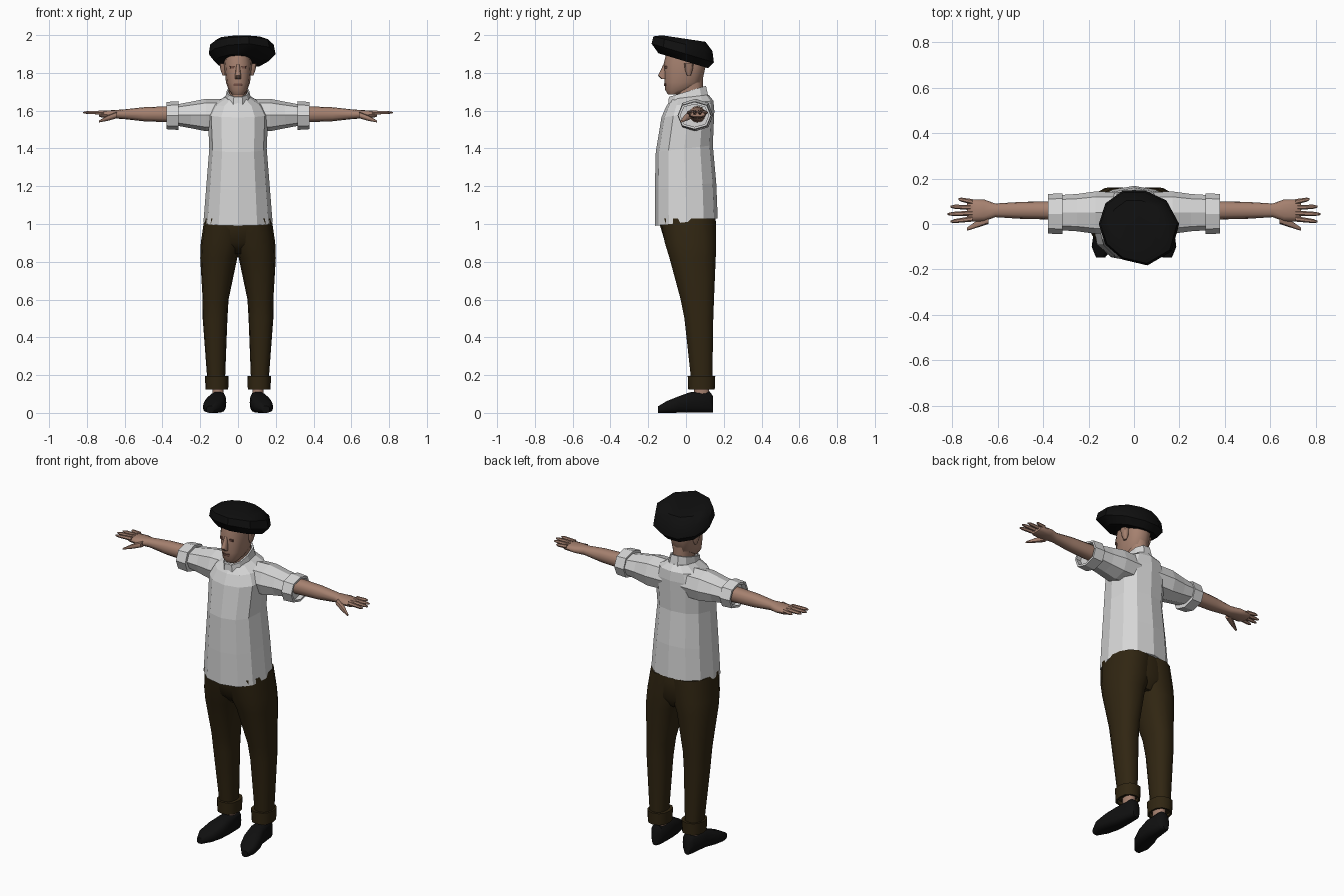
import bpy, bmesh, math
from math import cos, sin, tau, radians

cube = bpy.data.objects.get("Cube")
if cube:
    bpy.data.objects.remove(cube, do_unlink=True)


def material(name, *rgb):
    mat = bpy.data.materials.new(name)
    mat.use_nodes = True
    mat.diffuse_color = (*rgb, 1)
    shader = mat.node_tree.nodes["Principled BSDF"]
    shader.inputs["Base Color"].default_value = (*rgb, 1)
    shader.inputs["Roughness"].default_value = .9
    return mat


SHIRT = material("shirt grey white", .68, .68, .68)
SKIN = material("skin", .38, .22, .16)
SHADE = material("dark skin", .17, .08, .06)
PANTS = material("dark brown cloth", .03, .019, .006)
BLACK = material("black felt and leather", .005, .005, .005)


def skin_rings(name, rings, mat, smooth):
    """Join equal point rings into a closed surface."""
    bm = bmesh.new()
    loops = [[bm.verts.new(point) for point in ring] for ring in rings]
    for low, high in zip(loops, loops[1:]):
        for i in range(len(low)):
            bm.faces.new((low[i - 1], low[i], high[i], high[i - 1]))
    bm.faces.new(loops[0])
    bm.faces.new(loops[-1])
    bmesh.ops.recalc_face_normals(bm, faces=bm.faces)
    mesh = bpy.data.meshes.new(name)
    bm.to_mesh(mesh)
    bm.free()
    mesh.materials.append(mat)
    if smooth:
        mesh.polygons.foreach_set("use_smooth", [True] * len(mesh.polygons))
        mesh.set_sharp_from_angle(angle=radians(smooth))
    body = bpy.data.objects.new(name, mesh)
    bpy.context.collection.objects.link(body)


def loft(name, axis, sections, mat, sides=12, power=.85, shear=0, smooth=50, mirror=1):
    """Each section is (position, a min, a max, b min, b max) across the axis."""
    def rounded(value):
        return math.copysign(abs(value) ** power, value)

    rings = []
    for pos, a_min, a_max, b_min, b_max in sections:
        ring = []
        for i in range(sides):
            angle = tau * i / sides
            a = (a_min + a_max + (a_max - a_min) * rounded(cos(angle))) / 2
            b = (b_min + b_max + (b_max - b_min) * rounded(sin(angle))) / 2
            x, y, z = {"x": (pos, a, b), "y": (a, pos, b), "z": (a, b, pos)}[axis]
            ring.append((x * mirror, y, z + shear * y))
        rings.append(ring)
    skin_rings(name, rings, mat, smooth)


def centred(sections):
    """Turn (height, half width, front, back) into sections symmetric in x."""
    return [(z, -half, half, front, back) for z, half, front, back in sections]


def around(a, b, sections):
    """Turn (position, radius a, radius b) into sections about one centre line."""
    return [(pos, a - ra, a + ra, b - rb, b + rb) for pos, ra, rb in sections]


def hollow(first, last, wall):
    """Fold a band inwards at its last section, leaving an open rim."""
    def inner(pos, section):
        _, a_min, a_max, b_min, b_max = section
        return pos, a_min + wall, a_max - wall, b_min + wall, b_max - wall

    middle = (first[0] + last[0]) / 2
    return [first, last, inner(last[0], last), inner(middle, first)]


# Shirt body and collar
loft("shirt_body", "z", centred([
    (1.01, .183, -.165, .168), (1.2, .168, -.165, .16), (1.4, .152, -.16, .142),
    (1.58, .16, -.13, .15), (1.635, .13, -.105, .145), (1.67, .07, -.08, .12)]),
    SHIRT, shear=.12, smooth=0)
collar = centred([(1.63, .075, -.1, .125), (1.7, .06, -.095, .11)])
loft("shirt_collar", "z", hollow(*collar, wall=.01), SHIRT, sides=10, shear=.3, smooth=0)

# Trouser seat
loft("trouser_seat", "z", centred([
    (1.06, .16, -.13, .15), (1, .18, -.14, .16), (.9, .18, -.11, .16),
    (.84, .11, -.05, .12)]), PANTS, sides=16)

# Neck, head and face
loft("neck", "z", around(0, .02, [(1.6, .05, .07), (1.78, .05, .07)]), SKIN)
loft("head", "z", centred([
    (1.685, .03, -.095, -.02), (1.71, .05, -.11, .03), (1.75, .064, -.113, .085),
    (1.85, .074, -.118, .107), (1.92, .065, -.1, .1)]), SKIN)
loft("nose", "z", centred([
    (1.845, .008, -.12, -.1), (1.785, .016, -.148, -.1), (1.767, .015, -.13, -.1)]),
    SKIN, sides=8)
loft("mouth", "z", around(0, -.108, [(1.731, .024, .008), (1.743, .022, .009)]),
     SHADE, sides=8)

# Beret: a lopsided outline that droops over one side of the forehead
outline = []
for step in range(10):
    angle = tau * step / 10
    reach = .155 + .05 * max(0, cos(angle + .5))
    outline.append((reach * cos(angle), reach * sin(angle)))
levels = [(1.86, .8, .3), (1.9, 1, .3), (1.95, .95, .25), (1.98, .7, .15)]
skin_rings("beret", [[(x * size, y * size, z - tilt * y * size) for x, y in outline]
                     for z, size, tilt in levels], BLACK, smooth=40)

for label, mirror in (("left", 1), ("right", -1)):
    def part(name, axis, sections, mat, **style):
        loft(f"{label}_{name}", axis, sections, mat, mirror=mirror, **style)

    # Sleeve with a rolled, open cuff
    part("sleeve", "x", around(.05, 1.577, [
        (.06, .09, .083), (.17, .093, .086), (.25, .082, .07), (.33, .077, .055)]),
        SHIRT, sides=8, smooth=0)
    cuff = around(.045, 1.574, [(.315, .09, .076), (.378, .087, .072)])
    part("sleeve_cuff", "x", hollow(*cuff, wall=.012), SHIRT, sides=8, smooth=0)

    # Bare forearm running into the palm
    part("forearm", "x", around(.06, 1.581, [
        (.3, .042, .045), (.5, .037, .037), (.61, .03, .025), (.66, .048, .022),
        (.72, .048, .018), (.735, .042, .012)]), SKIN)

    # Fanned fingers and a lowered thumb
    for i, finger in enumerate(("index", "middle", "ring", "little")):
        spread = i - 1.5
        length = .11 - .012 * (i - 1) ** 2
        sections = []
        for along, radius in ((0, .012), (.8, .009), (1, .004)):
            y = .06 + spread * (.025 + .008 * along)
            sections += around(y, 1.59, [(.71 + length * along, radius, radius)])
        part(finger + "_finger", "x", sections, SKIN, sides=6, power=1)
    part("thumb", "x", [
        (.64, 0, .05, 1.56, 1.595), (.69, -.016, .015, 1.546, 1.575),
        (.735, -.03, -.016, 1.538, 1.548)], SKIN, sides=8)

    # Ear and eye
    part("ear", "z", around(.075, .015, [
        (1.785, .006, .01), (1.815, .017, .02), (1.85, .025, .025)]), SKIN, sides=8)
    part("eye", "z", around(.03, -.104, [(1.822, .012, .009), (1.836, .014, .01)]),
         SHADE, sides=8)

    # Trouser leg with an open turn-up
    part("trouser_leg", "z", [
        (.14, .07, .16, .03, .14), (.5, .056, .187, -.01, .146),
        (.6, .05, .187, -.03, .15), (.82, .004, .2, -.09, .16),
        (.9, -.03, .197, -.115, .163), (1.03, -.05, .178, -.14, .16)], PANTS, sides=14)
    turn_up = around(.112, .082, [(.195, .063, .073), (.125, .06, .07)])
    part("trouser_turn_up", "z", hollow(*turn_up, wall=.01), PANTS, smooth=40)

    # Ankle, and shoe with the toe turned outwards
    part("ankle", "z", around(.106, .083, [(.06, .03, .04), (.16, .03, .04)]), SKIN)
    part("shoe", "y", [(y, x - half, x + half, 0, top) for y, x, half, top in (
        (.142, .105, .02, .09), (.125, .103, .037, .115), (.02, .108, .046, .11),
        (-.04, .122, .056, .088), (-.1, .136, .05, .064), (-.147, .147, .02, .036))],
        BLACK, sides=14, power=.7)
